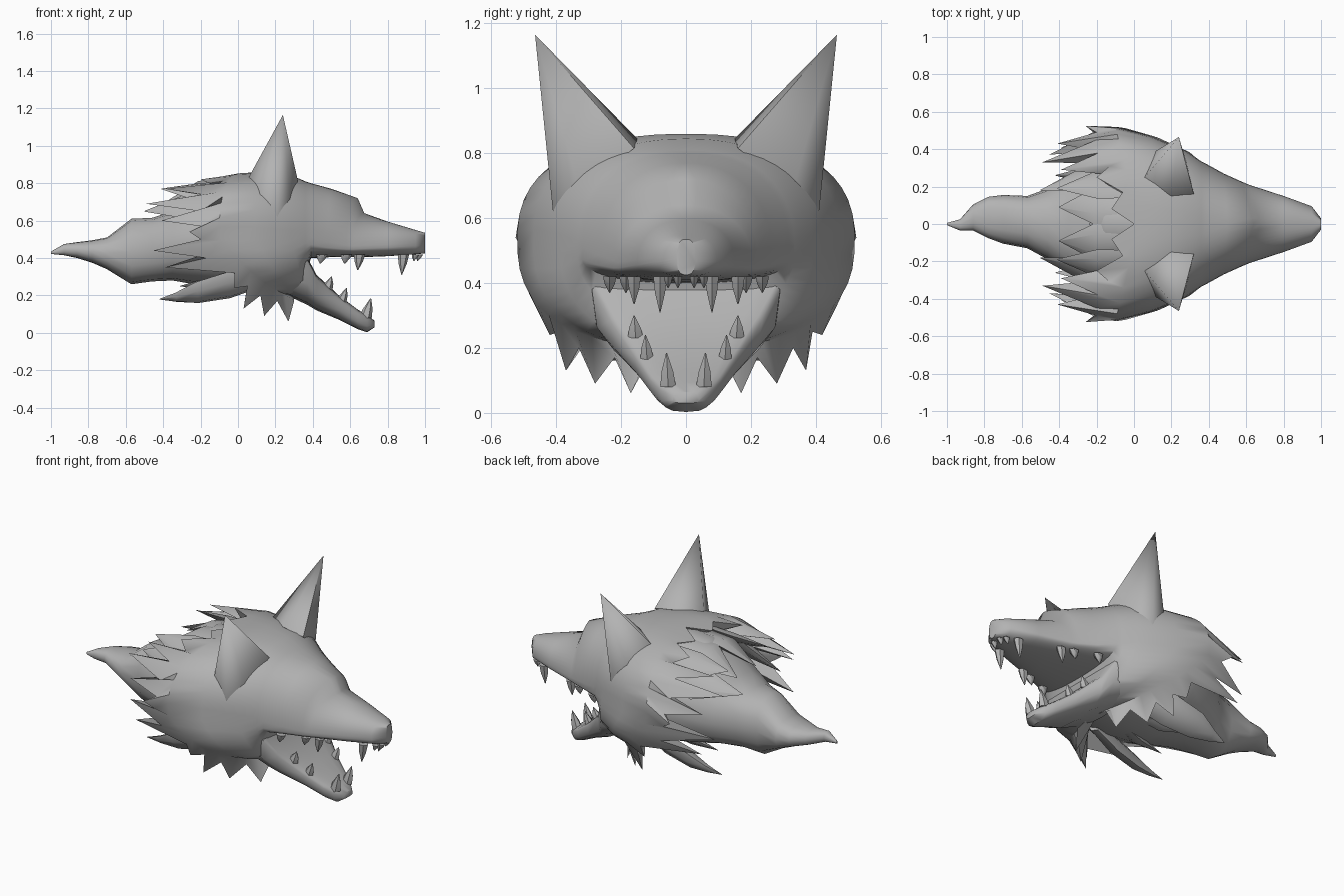
import bpy, bmesh
from math import sin, cos, pi, radians
from mathutils import Vector

cube = bpy.data.objects.get("Cube")
if cube:
    bpy.data.objects.remove(cube, do_unlink=True)

GREY = bpy.data.materials.new("plain_grey")
GREY.use_nodes = True
GREY.diffuse_color = (0.45, 0.45, 0.45, 1)
GREY.node_tree.nodes["Principled BSDF"].inputs["Base Color"].default_value = (0.45, 0.45, 0.45, 1)


def finish(name, bm, angle=50):
    """Turn a bmesh into a smooth shaded grey object."""
    bmesh.ops.recalc_face_normals(bm, faces=bm.faces)
    mesh = bpy.data.meshes.new(name)
    bm.to_mesh(mesh)
    bm.free()
    mesh.materials.append(GREY)
    obj = bpy.data.objects.new(name, mesh)
    bpy.context.collection.objects.link(obj)
    bpy.ops.object.select_all(action="DESELECT")
    obj.select_set(True)
    bpy.context.view_layer.objects.active = obj
    bpy.ops.object.shade_smooth_by_angle(angle=radians(angle))
    return obj


def power(v, p):
    return (1 if v > 0 else -1) * abs(v) ** p if abs(v) > 1e-6 else 0


def section(n, x, w, top, mid, bottom, y=0, p=0.85, shear=0, bulge=0):
    """Rounded ring that starts at the top; lower points may lean forward."""
    ring = []
    for i in range(n):
        a = 2 * pi * i / n
        c, s = power(cos(a), p), power(sin(a), p)
        z = mid + c * ((top - mid) if c > 0 else (mid - bottom))
        ring.append((x + shear * max(0, 0.5 - z) - bulge * abs(s), y + w * s, z))
    return ring


def loft(name, rings, cap_start=True):
    bm = bmesh.new()
    rows = [[bm.verts.new(p) for p in ring] for ring in rings]
    n = len(rows[0])
    for a, b in zip(rows, rows[1:]):
        for i in range(n):
            j = (i + 1) % n
            bm.faces.new((a[i], a[j], b[j], b[i]))
    if cap_start:
        bm.faces.new(rows[0])
    bm.faces.new(rows[-1])
    return finish(name, bm)


def spike(name, path, widths, flat=0.4, sides=6):
    """Tapered spike along a path, flattened across its side direction."""
    pts = [Vector(p) for p in path]
    rings = []
    for i, (p, w) in enumerate(zip(pts, widths)):
        d = (pts[min(i + 1, len(pts) - 1)] - pts[max(i - 1, 0)]).normalized()
        side = d.cross(Vector((0, p.y, p.z - 0.45))).normalized()
        up = side.cross(d)
        rings.append([p + side * w * cos(2 * pi * k / sides)
                      + up * w * flat * sin(2 * pi * k / sides) for k in range(sides)])
    return loft(name, rings)


def both_sides(fn, name, path, *args, **kw):
    for label, s in (("left", 1), ("right", -1)):
        fn(f"{name}_{label}", [(x, s * y, z) for x, y, z in path], *args, **kw)


# Head: serrated cheek ruff at the back, muzzle at the front
ruff = [(0, 0, .85), (-.12, .08, .83), (-.06, .17, .835), (-.20, .25, .82),
        (-.13, .31, .79), (-.39, .29, .77), (-.19, .38, .74), (-.49, .33, .69),
        (-.20, .45, .65), (-.41, .43, .60), (-.20, .49, .57), (-.26, .525, .54),
        (-.20, .50, .50), (-.455, .37, .44), (-.17, .48, .40), (-.39, .41, .35),
        (-.02, .46, .32), (-.02, .42, .24), (.05, .39, .25), (.03, .37, .13),
        (.12, .33, .20), (.14, .28, .09), (.21, .22, .17), (.27, .17, .06),
        (.30, .12, .17), (.30, 0, .20)]
rear = ruff + [(x, -y, z) for x, y, z in ruff[-2:0:-1]]
n = len(rear)
head = [section(n, .03, .40, .77, .53, .25, shear=.8, bulge=.12),
        rear,
        section(n, .03, .52, .855, .53, .20, p=.8, shear=.9, bulge=.13),
        section(n, .14, .47, .86, .53, .20, p=.8, shear=.6, bulge=.05),
        section(n, .28, .39, .845, .52, .21, p=.85, shear=.3),
        section(n, .36, .335, .81, .50, .29)]
for x, w, top, mid, bottom, p, bulge in (
        (.39, .32, .80, .48, .40, .85, 0), (.50, .27, .77, .46, .405, .9, .02),
        (.64, .225, .72, .45, .405, .95, .06), (.675, .21, .64, .45, .405, .95, .06),
        (.80, .15, .595, .46, .41, .9, 0), (.95, .095, .55, .47, .42, .85, 0),
        (1.0, .03, .535, .48, .425, .8, 0)):
    head.append(section(n, x, w, top, mid, bottom, p=p, bulge=bulge))
loft("head", head, cap_start=False)

# Lower jaw
loft("lower_jaw", [section(16, x, w, top, top - .025, bottom, p=.7) for x, w, top, bottom in
                   ((.22, .30, .42, .22), (.37, .29, .405, .15), (.42, .235, .31, .12),
                    (.54, .16, .20, .07), (.64, .11, .125, .02), (.69, .08, .095, .003),
                    (.73, .04, .065, .03))])


# Ears
def ear(name, path):
    bm = bmesh.new()
    verts = [bm.verts.new(p) for p in path]
    tip, base = verts[0], verts[1:]
    for a, b in zip(base, base[1:] + base[:1]):
        bm.faces.new((tip, a, b))
    bm.faces.new(base)
    finish(name, bm, 85)


both_sides(ear, "ear", [(.24, .465, 1.165), (.32, .16, .815), (.20, .15, .845),
                        (.04, .23, .80), (.10, .38, .68), (.21, .41, .62), (.28, .33, .69)])

# Neck that tapers to a curled tip
loft("neck", [section(16, x, w, top, (top + bottom) / 2, bottom, y=y) for x, w, top, bottom, y in
              ((.27, .27, .70, .25, 0), (.05, .38, .80, .23, 0), (-.15, .35, .75, .245, 0),
               (-.35, .26, .65, .28, 0), (-.46, .19, .615, .275, 0), (-.57, .14, .61, .26, .01),
               (-.70, .13, .51, .34, .025), (-.78, .11, .495, .375, .035),
               (-.86, .07, .485, .40, .035), (-.93, .03, .475, .415, -.005),
               (-1, .006, .435, .422, 0))])

# Layered mane tufts over the neck
tufts = [((-.02, .09, .79), (-.20, .10, .77), (-.40, .09, .69), .11),
         ((0, .20, .77), (-.20, .21, .75), (-.41, .19, .77), .09),
         ((-.05, .25, .71), (-.25, .25, .68), (-.50, .18, .65), .10)]
for k, (base, mid, tip, w) in enumerate(tufts):
    both_sides(spike, f"mane_tuft_{k + 1}", [base, mid, tip], (w * .8, w, .003), flat=.3)
spike("mane_crest", [(.02, 0, .82), (-.15, 0, .80), (-.24, 0, .77)], (.08, .08, .003), flat=.25)

# Long throat tufts
both_sides(spike, "throat_tuft", [(.12, .20, .30), (-.05, .24, .255), (-.22, .26, .215),
                                  (-.33, .26, .19), (-.42, .26, .18)],
           (.07, .09, .075, .035, .002), flat=.5)
both_sides(spike, "inner_throat_tuft", [(.08, .10, .31), (-.12, .13, .265), (-.31, .14, .25)],
           (.07, .07, .002), flat=.4)


# Teeth
def tooth(name, path, radius):
    base, tip = (Vector(p) for p in path)
    rings = [[c + Vector((r * cos(k * pi / 3), r * .8 * sin(k * pi / 3), 0)) for k in range(6)]
             for c, r in ((base, radius), (base.lerp(tip, .45), radius * .75), (tip, .002))]
    loft(name, rings)


upper = [(.97, .025, .385, .02), (.95, .055, .385, .02), (.885, .08, .31, .03),
         (.65, .16, .335, .03), (.58, .185, .37, .03), (.45, .235, .37, .03)]
for k, (x, y, z, r) in enumerate(upper):
    both_sides(tooth, f"upper_tooth_{k + 1}", [(x, y, .42), (x - .01, y, z)], r)
lower = [(.68, .055, .08, .185, .035), (.55, .12, .165, .24, .03), (.47, .155, .23, .30, .035)]
for k, (x, y, z, top, r) in enumerate(lower):
    both_sides(tooth, f"lower_tooth_{k + 1}", [(x, y, z), (x + .03, y + .005, top)], r)
